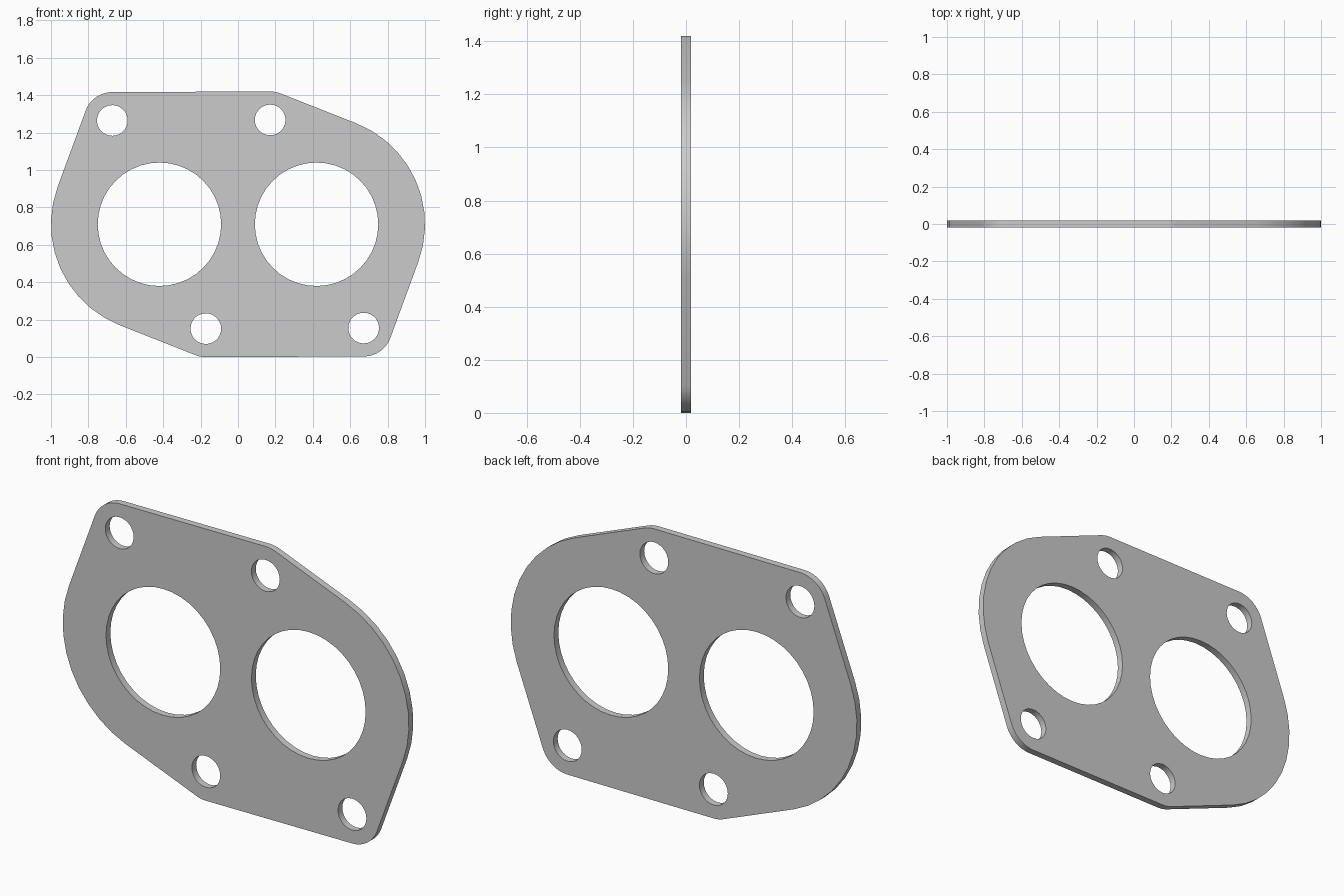
import bpy
from math import pi, tau, cos, sin, acos, atan2, hypot, ceil

if "Cube" in bpy.data.objects:
    bpy.data.objects.remove(bpy.data.objects["Cube"])

HALF_THICK = 0.018
MID = 0.71                      # plate is point-symmetric about (0, MID)
PORT_R, RIM_R = 0.33, 0.58
BOLT_R, LUG_R = 0.082, 0.152


def mirrored(points):
    return points + [(-x, 2 * MID - z) for x, z in points]


def arc(c, r, a0, a1, step):
    n = max(1, ceil((a1 - a0) / step))
    return [(c[0] + r * cos(a0 + (a1 - a0) * i / n),
             c[1] + r * sin(a0 + (a1 - a0) * i / n)) for i in range(n + 1)]


def circle(c, r, n):
    return arc(c, r, 0, tau, tau / n)[:-1]


def belt(circles):
    """Outline wrapped tightly round circles listed anticlockwise."""
    n = len(circles)
    normals = []
    for i in range(n):
        (x0, z0, r0), (x1, z1, r1) = circles[i], circles[(i + 1) % n]
        d = hypot(x1 - x0, z1 - z0)
        normals.append(atan2(z1 - z0, x1 - x0) - acos((r0 - r1) / d))
    pts = []
    for i, (x, z, r) in enumerate(circles):
        a0 = normals[i - 1]
        a1 = a0 + (normals[i] - a0) % tau
        pts += arc((x, z), r, a0, a1, tau / 40)
    return pts


bolts = mirrored([(0.672, 0.155), (0.172, 1.268)])
ports = mirrored([(0.42, MID)])

# Outer edge: lug, rim, lug, then the same turned half round
half = [(*bolts[0], LUG_R), (*ports[0], RIM_R), (*bolts[1], LUG_R)]
outline = belt(half + [(-x, 2 * MID - z, r) for x, z, r in half])

# Flat plate with two ports and four bolt holes
curve = bpy.data.curves.new("flange_plate", 'CURVE')
curve.dimensions = '2D'
curve.fill_mode = 'BOTH'
curve.extrude = HALF_THICK
loops = [outline] + [circle(c, PORT_R, 40) for c in ports] \
    + [circle(c, BOLT_R, 28) for c in bolts]
for loop in loops:
    s = curve.splines.new('POLY')
    s.points.add(len(loop) - 1)
    for p, (x, z) in zip(s.points, loop):
        p.co = (x, z, 0, 1)
    s.use_cyclic_u = True

plate = bpy.data.objects.new("flange_plate", curve)
plate.rotation_euler = (pi / 2, 0, 0)
bpy.context.collection.objects.link(plate)
bpy.context.view_layer.objects.active = plate
plate.select_set(True)
bpy.ops.object.convert(target='MESH')
bpy.ops.object.transform_apply(location=False, rotation=True, scale=False)
bpy.ops.object.shade_smooth_by_angle(angle=0.35)
